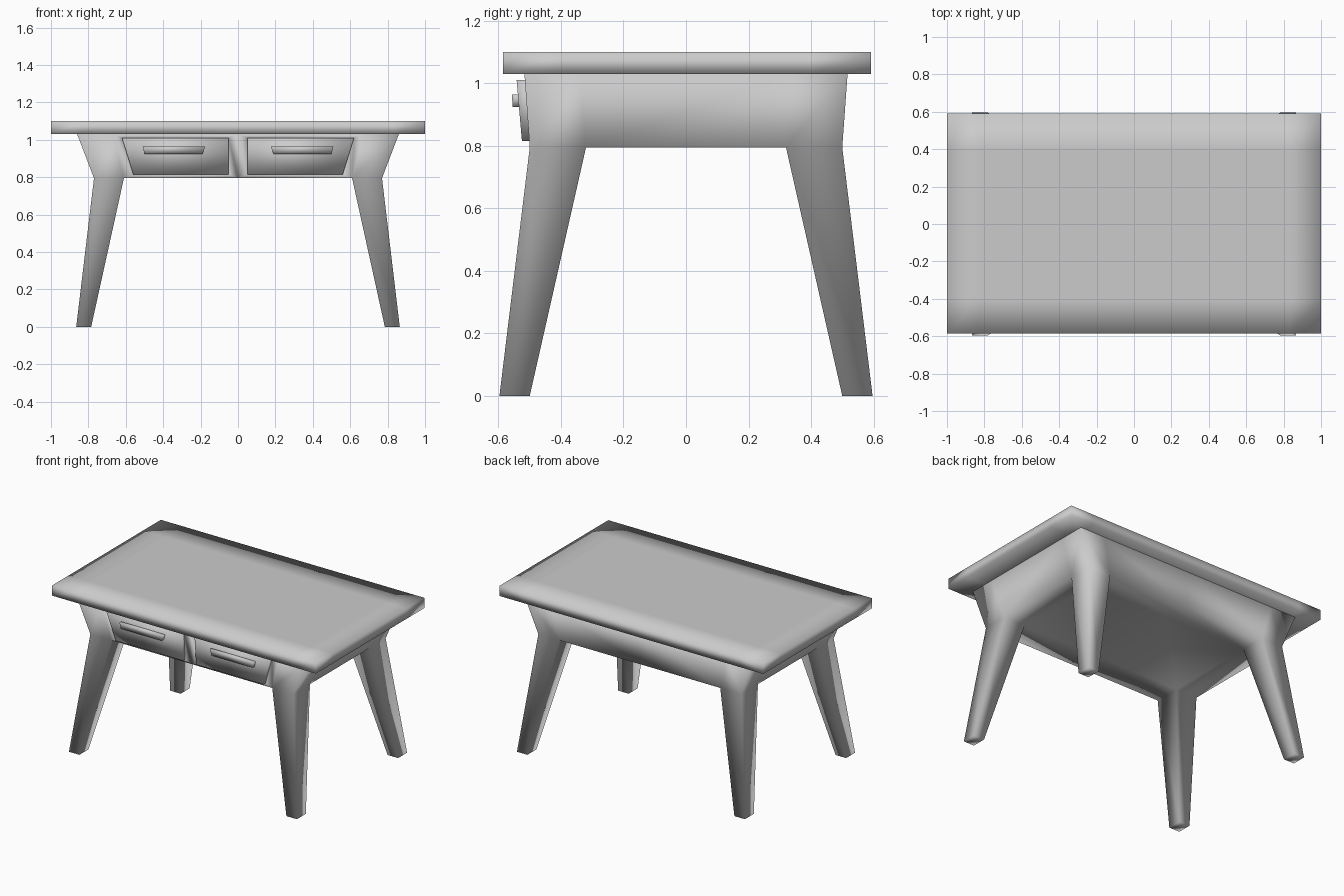
import bpy
import bmesh

cube = bpy.data.objects.get("Cube")
if cube:
    bpy.data.objects.remove(cube, do_unlink=True)

grey = bpy.data.materials.new("plain_grey")
grey.use_nodes = True
GREY = (0.6, 0.6, 0.6, 1)
grey.diffuse_color = GREY
grey.node_tree.nodes["Principled BSDF"].inputs["Base Color"].default_value = GREY


def slab(low, high):
    """Closed box from two layers, each (xs, ys, z), with a cut at every x and y."""
    bm = bmesh.new()
    layers = [[[bm.verts.new((x, y, z)) for y in ys] for x in xs]
              for xs, ys, z in (low, high)]
    nx, ny = len(low[0]), len(low[1])
    for layer in layers:
        for i in range(nx - 1):
            for j in range(ny - 1):
                bm.faces.new((layer[i][j], layer[i + 1][j],
                              layer[i + 1][j + 1], layer[i][j + 1]))
    a, b = layers
    for j in (0, ny - 1):
        for i in range(nx - 1):
            bm.faces.new((a[i][j], a[i + 1][j], b[i + 1][j], b[i][j]))
    for i in (0, nx - 1):
        for j in range(ny - 1):
            bm.faces.new((a[i][j], a[i][j + 1], b[i][j + 1], b[i][j]))
    bmesh.ops.recalc_face_normals(bm, faces=bm.faces)
    return bm


def finish(bm, name):
    bmesh.ops.recalc_face_normals(bm, faces=bm.faces)
    for f in bm.faces:
        f.smooth = True
    mesh = bpy.data.meshes.new(name)
    bm.to_mesh(mesh)
    bm.free()
    mesh.materials.append(grey)
    bpy.context.collection.objects.link(bpy.data.objects.new(name, mesh))


def mirrored(*values):
    return [-v for v in values] + [v for v in reversed(values)]


def sign(v):
    return 1 if v > 0 else -1


# Table top
top_x, top_y = mirrored(1, 0.83), (-0.586, -0.4, 0.4, 0.592)
finish(slab((top_x, top_y, 1.03), (top_x, top_y, 1.1)), "table_top")

# Apron frame, flaring outward towards the top
BASE, RIM = 0.795, 1.03
frame = slab(([-0.77, -0.61, 0, 0.61, 0.77], mirrored(0.5, 0.32), BASE),
             ([-0.86, -0.67, 0, 0.67, 0.86], mirrored(0.517, 0.34), RIM))

# Legs drawn down from the four corners of the frame
corners = [f for f in frame.faces if f.normal.z < -0.9
           and abs(f.calc_center_median().x) > 0.61
           and abs(f.calc_center_median().y) > 0.32]
for foot in bmesh.ops.extrude_discrete_faces(frame, faces=corners)["faces"]:
    for v in foot.verts:
        v.co = (sign(v.co.x) * (0.865 if abs(v.co.x) > 0.7 else 0.785),
                sign(v.co.y) * (0.597 if abs(v.co.y) > 0.4 else 0.5), 0)

# Two drawer openings in the front, leaving a centre post
frame.normal_update()
fronts = [f for f in frame.faces if f.normal.y < -0.9
          and f.calc_center_median().z > BASE
          and abs(f.calc_center_median().x) < 0.61]
bmesh.ops.inset_individual(frame, faces=fronts, thickness=0.01)
for f in fronts:
    side = sign(f.calc_center_median().x)
    for v in f.verts:
        upper = v.co.z > 0.9
        outer = 0.62 if upper else 0.56
        v.co.x = side * (outer if abs(v.co.x) > 0.3 else 0.05)
        v.co.z = 1.01 if upper else 0.815
        v.co.y = -0.5 - 0.017 * (v.co.z - BASE) / (RIM - BASE)
for f in bmesh.ops.extrude_discrete_faces(frame, faces=fronts)["faces"]:
    for v in f.verts:
        v.co.y += 0.03
finish(frame, "frame_and_legs")

# Drawer fronts with bar handles
for side, label in ((1, "left"), (-1, "right")):
    def span(a, b):
        return sorted((side * a, side * b))

    finish(slab((span(0.05, 0.56), (-0.525, -0.47), 0.815),
                (span(0.05, 0.62), (-0.542, -0.48), 1.01)), label + "_drawer")
    finish(slab((span(0.19, 0.5), (-0.555, -0.525), 0.925),
                (span(0.175, 0.51), (-0.557, -0.528), 0.965)), label + "_handle")
